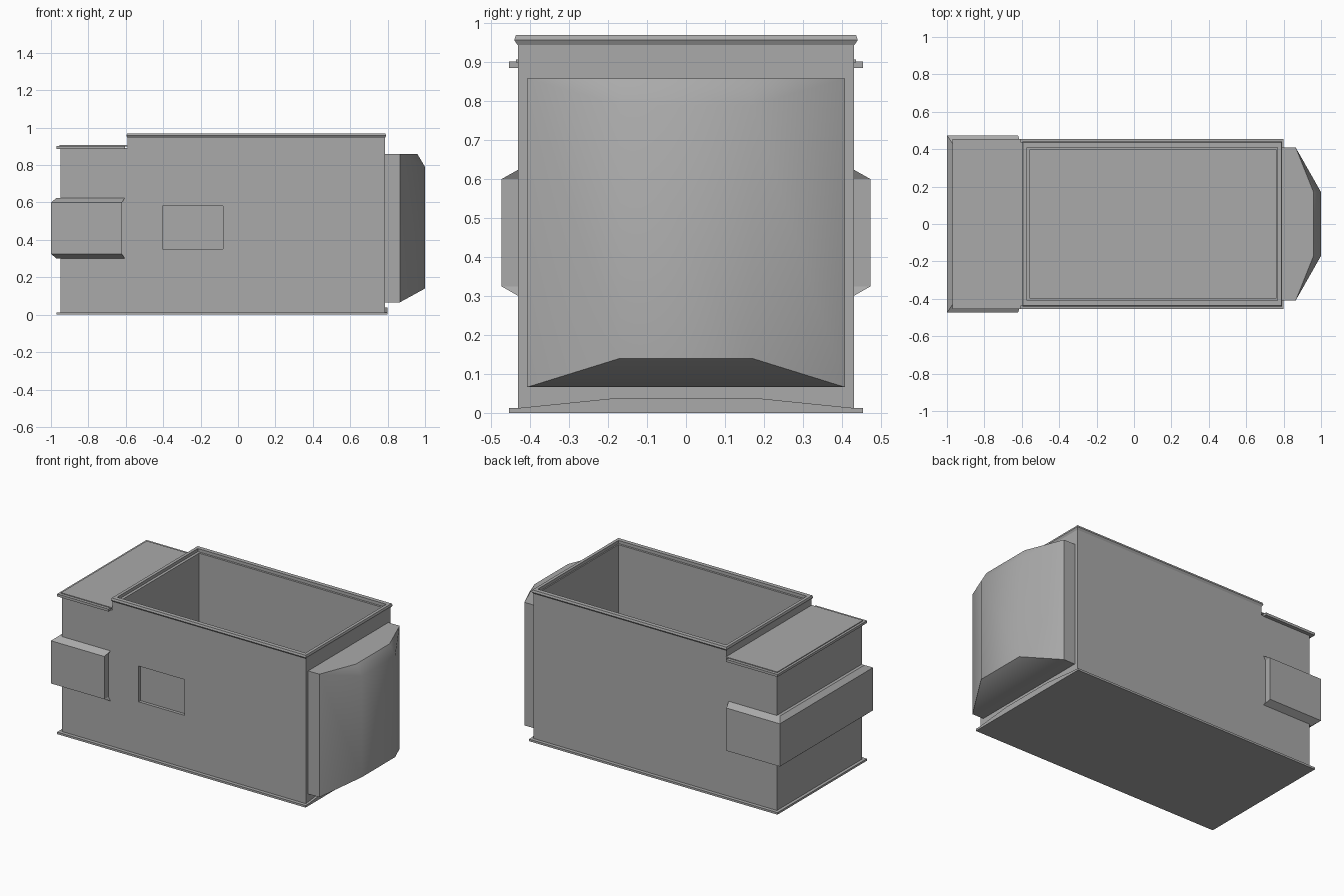
import bpy
import bmesh
import math

cube = bpy.data.objects.get("Cube")
if cube:
    bpy.data.objects.remove(cube)

grey = bpy.data.materials.new("plain grey")
grey.use_nodes = True
grey.diffuse_color = (0.4, 0.4, 0.4, 1)
grey.node_tree.nodes["Principled BSDF"].inputs["Base Color"].default_value = (0.4, 0.4, 0.4, 1)


def finish(name, bm, smooth=0):
    bmesh.ops.recalc_face_normals(bm, faces=bm.faces)
    mesh = bpy.data.meshes.new(name)
    bm.to_mesh(mesh)
    bm.free()
    mesh.materials.append(grey)
    ob = bpy.data.objects.new(name, mesh)
    bpy.context.collection.objects.link(ob)
    if smooth:
        bpy.ops.object.select_all(action='DESELECT')
        ob.select_set(True)
        bpy.context.view_layer.objects.active = ob
        bpy.ops.object.shade_smooth_by_angle(angle=math.radians(smooth))
    return ob


def loft(name, rings, closed=False):
    """Stack rectangles (x0, x1, half width, z); closed joins last to first."""
    bm = bmesh.new()
    loops = [[bm.verts.new((x, y, z)) for x, y in
              ((x0, -w), (x1, -w), (x1, w), (x0, w))] for x0, x1, w, z in rings]
    pairs = list(zip(loops, loops[1:]))
    if closed:
        pairs.append((loops[-1], loops[0]))
    else:
        bm.faces.new(loops[0])
        bm.faces.new(loops[-1])
    for a, b in pairs:
        for i in range(4):
            j = (i + 1) % 4
            bm.faces.new((a[i], a[j], b[j], b[i]))
    return finish(name, bm)


def box(name, x0, x1, w, z0, z1):
    return loft(name, [(x0, x1, w, z0), (x0, x1, w, z1)])


def extrude(name, points, offset):
    """Extrude a flat polygon along the given offset."""
    bm = bmesh.new()
    face = bm.faces.new([bm.verts.new(p) for p in points])
    new = bmesh.ops.extrude_face_region(bm, geom=[face])["geom"]
    bmesh.ops.translate(bm, vec=offset,
                        verts=[v for v in new if isinstance(v, bmesh.types.BMVert)])
    return finish(name, bm)


def cut(target, cutter):
    mod = target.modifiers.new(cutter.name, 'BOOLEAN')
    mod.operation = 'DIFFERENCE'
    mod.solver = 'EXACT'
    mod.object = cutter
    cutter.hide_render = True
    cutter.hide_set(True)
    cutter.display_type = 'WIRE'


# Stepped body with a deep open hold and a shallow panel in the front wall
outline = [(-0.95, 0.01), (0.785, 0.01), (0.785, 0.95),
           (-0.59, 0.95), (-0.59, 0.89), (-0.95, 0.89)]
body = extrude("body", [(x, -0.432, z) for x, z in outline], (0, 0.864, 0))
cut(body, box("hold_cutter", -0.555, 0.76, 0.397, 0.03, 1.1))
panel = [(-0.405, 0.35), (-0.08, 0.35), (-0.08, 0.58), (-0.405, 0.58)]
cut(body, extrude("panel_cutter", [(x, -0.5, z) for x, z in panel], (0, 0.088, 0)))

# Chamfered rim around the hold opening
loft("hold_rim", [(-0.59, 0.785, 0.432, 0.944), (-0.597, 0.792, 0.441, 0.957),
                  (-0.593, 0.788, 0.437, 0.97), (-0.573, 0.768, 0.41, 0.97),
                  (-0.573, 0.768, 0.41, 0.944)], closed=True)

# Flanged plates under the body and over the low deck
box("base_plate", -0.97, 0.80, 0.455, 0, 0.013)
box("deck_plate", -0.97, -0.605, 0.455, 0.886, 0.902)
box("deck_top", -0.955, -0.59, 0.436, 0.9, 0.907)

# Low raised lip at the end of the base
lip = [(-0.455, 0.01), (0.455, 0.01), (0.18, 0.038), (-0.18, 0.038)]
extrude("base_lip", [(0.78, y, z) for y, z in lip], (0.02, 0, 0))

# Wraparound bumper
loft("bumper", [(-0.97, -0.605, 0.43, 0.30), (-1.0, -0.62, 0.474, 0.325),
                (-1.0, -0.62, 0.474, 0.6), (-0.97, -0.605, 0.43, 0.625)])

# Bulging end cover, faceted in plan and tapered above and below
bm = bmesh.new()
for side in (-1, 1):
    for x in (0.78, 0.865):
        for z in (0.066, 0.858):
            bm.verts.new((x, side * 0.408, z))
    for x, z in ((0.96, 0.858), (1.0, 0.79), (1.0, 0.14)):
        bm.verts.new((x, side * 0.17, z))
bmesh.ops.convex_hull(bm, input=bm.verts)
bmesh.ops.dissolve_limit(bm, angle_limit=0.02, verts=bm.verts, edges=bm.edges)
finish("end_cover", bm, smooth=42)
